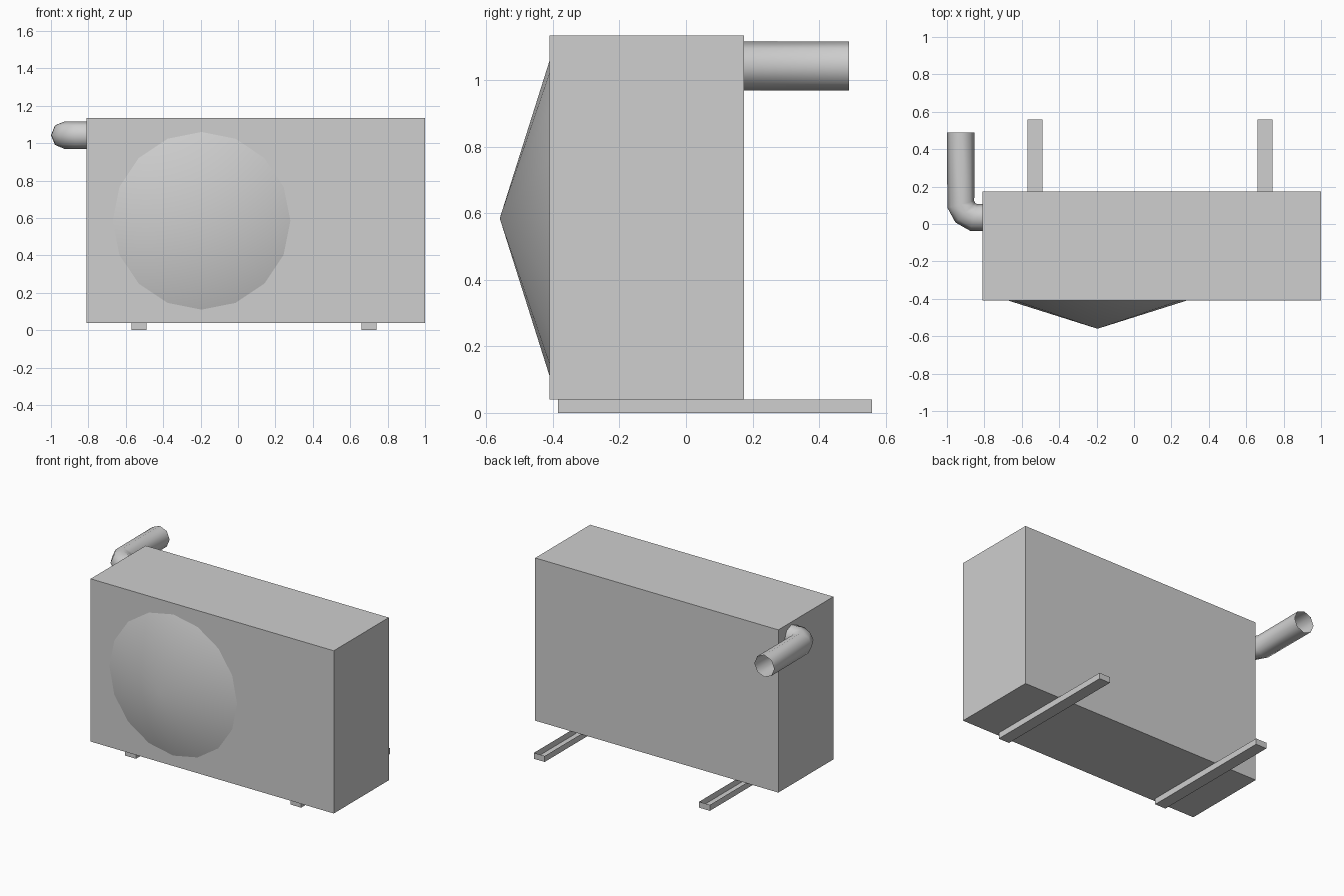
import bpy
import bmesh
from math import radians, pi
from mathutils import Matrix

cube = bpy.data.objects.get("Cube")
if cube:
    bpy.data.objects.remove(cube, do_unlink=True)

GREY = (0.62, 0.62, 0.62, 1.0)
grey = bpy.data.materials.new("plain grey")
grey.use_nodes = True
grey.diffuse_color = GREY
grey.node_tree.nodes["Principled BSDF"].inputs["Base Color"].default_value = GREY


def finish(name, bm, smooth=False):
    """Turn a bmesh into a named grey object."""
    mesh = bpy.data.meshes.new(name)
    for face in bm.faces:
        face.smooth = smooth
    bm.to_mesh(mesh)
    bm.free()
    mesh.materials.append(grey)
    obj = bpy.data.objects.new(name, mesh)
    bpy.context.collection.objects.link(obj)
    return obj


def box(name, low, high, open_top=False):
    """Box between two corners, optionally an open tray."""
    bm = bmesh.new()
    size = [h - l for l, h in zip(low, high)]
    centre = [(l + h) / 2 for l, h in zip(low, high)]
    bmesh.ops.create_cube(bm, size=1, matrix=Matrix.Translation(centre) @ Matrix.Diagonal((*size, 1)))
    if open_top:
        tops = [f for f in bm.faces if f.normal.z > 0.9]
        bmesh.ops.delete(bm, geom=tops, context='FACES_ONLY')
    return finish(name, bm)


# Casing
box("casing", (-0.81, -0.41, 0.04), (1.0, 0.175, 1.135))

# Mounting rails, open along the top
for side, x in (("right", -0.53), ("left", 0.70)):
    box(side + "_mounting_rail", (x - 0.04, -0.385, 0), (x + 0.04, 0.56, 0.04), open_top=True)

# Shallow conical fan cover on the front
bm = bmesh.new()
bmesh.ops.create_cone(bm, cap_ends=False, segments=16, radius1=0.475, radius2=0, depth=0.15,
                      matrix=Matrix.Translation((-0.195, -0.485, 0.585)) @ Matrix.Rotation(pi / 2, 4, 'X'))
bmesh.ops.remove_doubles(bm, verts=bm.verts, dist=0.0001)
finish("fan_cover", bm, smooth=True)

# Bent pipe with an open end
curve = bpy.data.curves.new("pipe", 'CURVE')
curve.dimensions = '3D'
curve.bevel_depth = 0.074
curve.bevel_resolution = 2
path = [(-0.79, 0.035), (-0.857, 0.035), (-0.902, 0.06), (-0.926, 0.105), (-0.926, 0.49)]
spline = curve.splines.new('POLY')
spline.points.add(len(path) - 1)
for point, (x, y) in zip(spline.points, path):
    point.co = (x, y, 1.043, 1)
curve.materials.append(grey)
pipe = bpy.data.objects.new("pipe", curve)
bpy.context.collection.objects.link(pipe)
bpy.ops.object.select_all(action='DESELECT')
pipe.select_set(True)
bpy.context.view_layer.objects.active = pipe
bpy.ops.object.convert(target='MESH')
bpy.ops.object.shade_smooth_by_angle(angle=radians(60))
